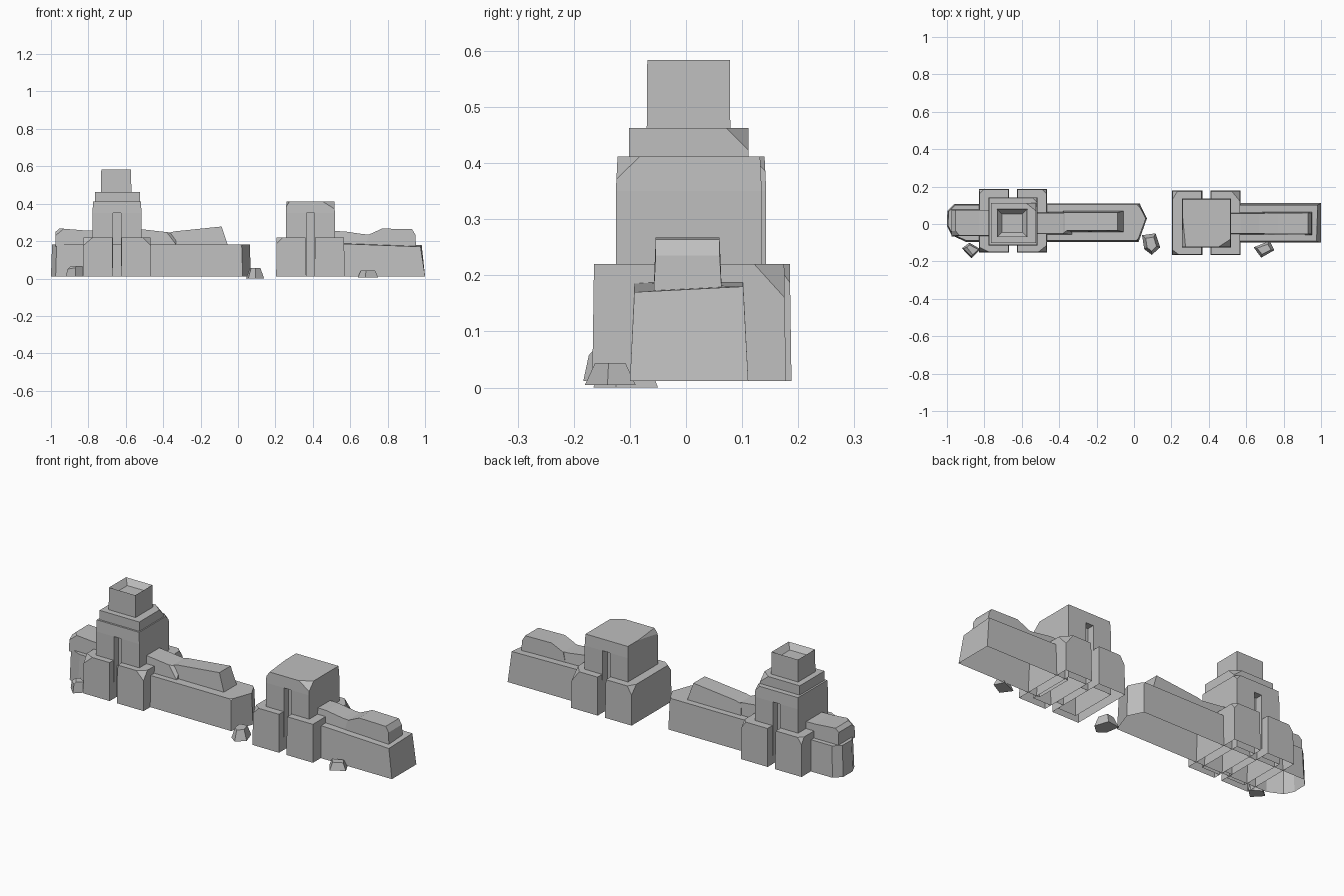
import bpy, bmesh
from mathutils import Vector

cube = bpy.data.objects.get("Cube")
if cube:
    bpy.data.objects.remove(cube)

GREY = (0.52, 0.52, 0.52, 1)
stone = bpy.data.materials.new("grey stone")
stone.use_nodes = True
stone.diffuse_color = GREY
bsdf = stone.node_tree.nodes["Principled BSDF"]
bsdf.inputs["Base Color"].default_value = GREY
bsdf.inputs["Roughness"].default_value = 0.9
GROUND = 0.012


def finish(name, bm, chips=(), open_bottom=False):
    """Knock off corners, optionally remove the underside, make the object."""
    for corner, cut in chips:
        c = Vector(corner)
        p = c + Vector((cut[0], 0, 0))
        normal = -Vector([1 / d for d in cut])
        res = bmesh.ops.bisect_plane(bm, geom=bm.verts[:] + bm.edges[:] + bm.faces[:],
                                     plane_co=p, plane_no=normal, clear_outer=True)
        rim = [e for e in res["geom_cut"] if isinstance(e, bmesh.types.BMEdge)]
        if len(rim) > 2:
            bmesh.ops.contextual_create(bm, geom=rim)
    bmesh.ops.recalc_face_normals(bm, faces=bm.faces[:])
    if open_bottom:
        low = min(v.co.z for v in bm.verts) + 0.0005
        under = [f for f in bm.faces if all(v.co.z < low for v in f.verts)]
        bmesh.ops.delete(bm, geom=under, context="FACES")
    mesh = bpy.data.meshes.new(name)
    bm.to_mesh(mesh)
    bm.free()
    mesh.materials.append(stone)
    ob = bpy.data.objects.new(name, mesh)
    bpy.context.collection.objects.link(ob)
    return ob


def loft(lower, upper):
    """Closed solid between two matching rings of points."""
    bm = bmesh.new()
    a = [bm.verts.new(p) for p in lower]
    b = [bm.verts.new(p) for p in upper]
    bm.faces.new(a[::-1])
    bm.faces.new(b)
    for i in range(len(a)):
        j = (i + 1) % len(a)
        bm.faces.new((a[i], a[j], b[j], b[i]))
    return bm


def prism(name, outline, z0, z1, taper=0.0, chips=(), open_bottom=False):
    """Vertical block from a plan outline, drawn in by taper at the top."""
    xs, ys = zip(*outline)
    cx, cy = (min(xs) + max(xs)) / 2, (min(ys) + max(ys)) / 2
    sx = 1 - 2 * taper / (max(xs) - min(xs))
    sy = 1 - 2 * taper / (max(ys) - min(ys))
    top = [(cx + (x - cx) * sx, cy + (y - cy) * sy, z1) for x, y in outline]
    return finish(name, loft([(x, y, z0) for x, y in outline], top), chips, open_bottom)


def rect(x0, x1, y0, y1):
    return [(x0, y0), (x1, y0), (x1, y1), (x0, y1)]


def ridge(name, profile, y0, y1, lean=0.008, chips=()):
    """Broken wall crest: side profile spanning the wall thickness."""
    low = min(z for x, z in profile)
    inset = lambda z: lean if z > low + 0.02 else 0
    finish(name, loft([(x, y0 + inset(z), z) for x, z in profile],
                      [(x, y1 - inset(z), z) for x, z in profile]), chips)


def tower(side, cx, y0, y1, chips):
    """Square tower with a slit niche front and back."""
    x0, x1, s, d = cx - 0.131, cx + 0.131, 0.022, 0.04
    notched = [(x0, y0), (cx - s, y0), (cx - s, y0 + d), (cx + s, y0 + d), (cx + s, y0), (x1, y0),
               (x1, y1), (cx + s, y1), (cx + s, y1 - d), (cx - s, y1 - d), (cx - s, y1), (x0, y1)]
    prism(side + "_tower_body", notched, GROUND, 0.35, 0, (), True)
    prism(side + "_tower_head", rect(x0, x1, y0, y1), 0.35, 0.412, 0.003, chips)


def buttresses(side, cx, y0, y1, chips):
    for part, a, b in (("outer", cx - 0.183, cx - 0.022), ("inner", cx + 0.022, cx + 0.183)):
        prism(f"{side}_{part}_buttress", rect(a, b, y0, y1), GROUND, 0.22, 0.003,
              chips.get(part, ()), True)


# Left tower with stepped top
tower("tall", -0.647, -0.115, 0.143, [((-0.516, 0.143, 0.412), (-0.03, -0.03, -0.03))])
buttresses("tall", -0.647, -0.152, 0.188, {
    "outer": [((-0.83, -0.152, 0.22), (0.06, 0.03, -0.05)),
              ((-0.83, 0.188, 0.22), (0.03, -0.03, -0.04))],
    "inner": [((-0.464, -0.152, 0.22), (-0.05, 0.04, -0.05)),
              ((-0.464, 0.188, 0.22), (-0.03, -0.03, -0.04))]})
prism("tower_step", rect(-0.765, -0.525, -0.102, 0.111), 0.41, 0.463, 0,
      [((-0.525, 0.111, 0.463), (-0.05, -0.04, -0.04))])

# Turret block with a sunken square top
bm = loft([(x, y, 0.46) for x, y in rect(-0.733, -0.57, -0.07, 0.079)],
          [(x, y, 0.584) for x, y in rect(-0.731, -0.572, -0.069, 0.078)])
bm.faces.ensure_lookup_table()
lid = max(bm.faces, key=lambda f: f.calc_center_median().z)
bmesh.ops.recalc_face_normals(bm, faces=bm.faces[:])
bmesh.ops.inset_region(bm, faces=[lid], thickness=0.034)
for v in lid.verts:
    v.co.z -= 0.03
finish("turret", bm)

# Right tower
tower("short", 0.387, -0.125, 0.135, [((0.518, -0.125, 0.412), (-0.07, 0.045, -0.042)),
                                      ((0.256, -0.125, 0.412), (0.02, 0.2, -0.03))])
buttresses("short", 0.387, -0.167, 0.178, {
    "outer": [((0.204, -0.167, 0.22), (0.04, 0.03, -0.04)),
              ((0.204, 0.178, 0.22), (0.03, -0.05, -0.05))],
    "inner": [((0.57, 0.178, 0.22), (-0.05, -0.06, -0.065))]})

# Left wall with broken pointed ends
prism("left_wall", [(-0.9, -0.095), (0.025, -0.095), (0.069, 0.03), (0.03, 0.11),
                    (-0.96, 0.108), (-0.998, 0.07), (-1.0, -0.01), (-0.975, -0.06)],
      GROUND, 0.182, 0.006,
      [((0.06, -0.1, 0.182), (-0.06, 0.06, -0.05)),
       ((0.06, 0.11, 0.182), (-0.05, -0.05, -0.06)),
       ((-1.0, -0.1, 0.182), (0.07, 0.08, -0.07))], True)
ridge("left_end_crest", [(-0.975, 0.17), (-0.76, 0.17), (-0.76, 0.257), (-0.83, 0.258),
                         (-0.955, 0.268), (-0.975, 0.25)], -0.066, 0.078, 0.004,
      [((-0.975, -0.066, 0.268), (0.05, 0.05, -0.04))])
ridge("left_near_crest", [(-0.53, 0.17), (-0.33, 0.17), (-0.335, 0.235), (-0.38, 0.248),
                          (-0.53, 0.265)], -0.058, 0.065, 0.006,
      [((-0.335, -0.058, 0.245), (-0.05, 0.05, -0.06))])
ridge("left_far_crest", [(-0.38, 0.17), (-0.052, 0.17), (-0.088, 0.278), (-0.34, 0.252),
                         (-0.375, 0.243)], -0.043, 0.07)

# Right wall, sinking slightly towards its raked end
plan = rect(0.5, 1.0, -0.1, 0.111)
top = [(0.5, -0.092, 0.188), (0.976, -0.092, 0.17), (0.982, 0.102, 0.18), (0.5, 0.102, 0.188)]
finish("right_wall", loft([(x, y, GROUND) for x, y in plan], top), (), True)
ridge("right_near_crest", [(0.5, 0.165), (0.74, 0.165), (0.73, 0.235), (0.67, 0.237),
                           (0.57, 0.252), (0.5, 0.254)], -0.058, 0.064)
ridge("right_far_crest", [(0.68, 0.165), (0.952, 0.165), (0.948, 0.235), (0.93, 0.264),
                          (0.77, 0.267), (0.7, 0.235)], -0.058, 0.064, 0.004)

# Fallen stones
prism("left_stone", [(-0.92, -0.13), (-0.87, -0.183), (-0.82, -0.135), (-0.88, -0.1)],
      GROUND, 0.068, 0.012, [((-0.92, -0.18, 0.068), (0.07, 0.09, -0.05))])
prism("middle_stone", [(0.043, -0.06), (0.055, -0.135), (0.095, -0.165), (0.14, -0.125),
                       (0.115, -0.05)], 0, 0.055, 0.02)
prism("right_stone", [(0.64, -0.125), (0.68, -0.18), (0.75, -0.14), (0.725, -0.09)],
      0.005, 0.044, 0.018)
